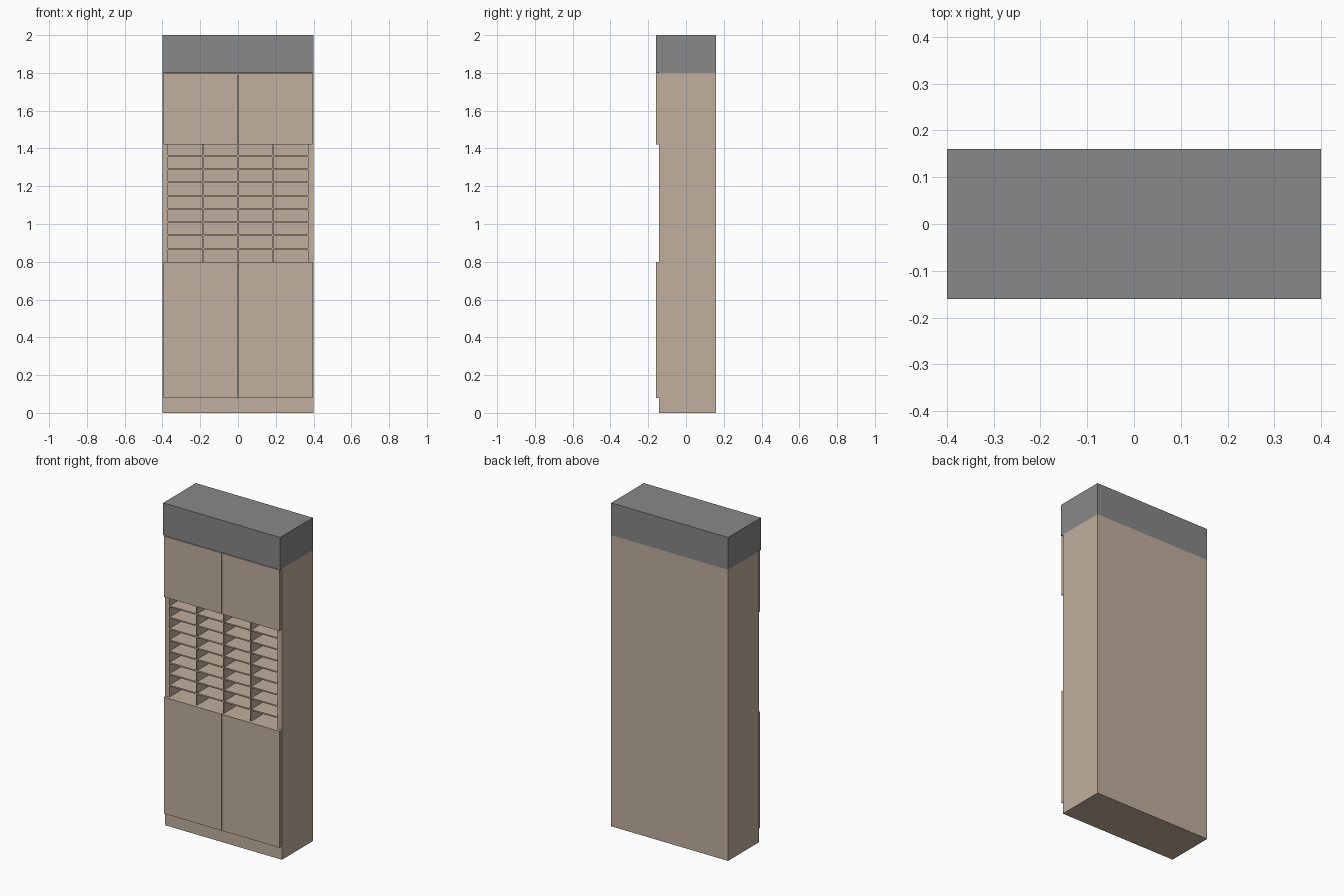
import bpy
import bmesh

cube = bpy.data.objects.get("Cube")
if cube:
    bpy.data.objects.remove(cube, do_unlink=True)


def make_material(name, rgb):
    mat = bpy.data.materials.new(name)
    mat.use_nodes = True
    colour = (*rgb, 1)
    mat.diffuse_color = colour
    mat.node_tree.nodes["Principled BSDF"].inputs["Base Color"].default_value = colour
    return mat


beige = make_material("beige laminate", (0.53, 0.43, 0.34))
grey = make_material("grey panel", (0.246, 0.246, 0.246))


def box(name, x, y, z, mat=beige):
    """Box spanning the (low, high) ranges x, y and z."""
    bm = bmesh.new()
    bmesh.ops.create_cube(bm, size=1)
    for v in bm.verts:
        for axis, (low, high) in enumerate((x, y, z)):
            v.co[axis] = high if v.co[axis] > 0 else low
    mesh = bpy.data.meshes.new(name)
    bm.to_mesh(mesh)
    bm.free()
    mesh.materials.append(mat)
    obj = bpy.data.objects.new(name, mesh)
    bpy.context.collection.objects.link(obj)
    return obj


HALF, SIDE = 0.4, 0.03
INNER = HALF - SIDE
FRONT, BACK, DOOR_FRONT = -0.142, 0.16, -0.16
PLINTH, NICHE_LOW, NICHE_HIGH, TOP = 0.08, 0.8, 1.42, 1.8
BOARD = 0.008

# Carcass
for side, sign in (("left", 1), ("right", -1)):
    box(side + "_side_panel", sorted((sign * INNER, sign * HALF)), (FRONT, BACK), (0, TOP))
inside = (-INNER, INNER)
box("back_panel", inside, (BACK - 0.015, BACK), (0, TOP))
box("plinth", inside, (FRONT, BACK - 0.015), (0, PLINTH))
box("niche_floor", inside, (FRONT, BACK - 0.015), (NICHE_LOW - 0.02, NICHE_LOW))
box("niche_ceiling", inside, (FRONT, BACK - 0.015), (NICHE_HIGH, NICHE_HIGH + 0.02))
box("cabinet_top", inside, (FRONT, BACK - 0.015), (TOP - 0.02, TOP))

# Header block
box("header", (-HALF, HALF), (DOOR_FRONT, BACK), (TOP, 2.0), grey)

# Paired doors above and below the niche
for level, low, high in (("lower", PLINTH, NICHE_LOW), ("upper", NICHE_HIGH, TOP - 0.004)):
    for side, sign in (("left", 1), ("right", -1)):
        box(f"{level}_{side}_door", sorted((sign * 0.002, sign * 0.395)),
            (DOOR_FRONT, FRONT), (low, high))

# Pigeonhole dividers and shelves
columns, pitch = 4, 0.07
width = 2 * INNER / columns
for i in range(1, columns):
    x = -INNER + i * width
    box(f"divider_{i}", (x - BOARD / 2, x + BOARD / 2),
        (FRONT, BACK - 0.015), (NICHE_LOW, NICHE_HIGH))
for row in range(1, 9):
    z = NICHE_LOW + row * pitch
    for i in range(columns):
        left = -INNER + i * width + (BOARD / 2 if i else 0)
        right = -INNER + (i + 1) * width - (BOARD / 2 if i < columns - 1 else 0)
        box(f"shelf_{row}_{i + 1}", (left, right), (FRONT + 0.002, BACK - 0.015),
            (z - BOARD / 2, z + BOARD / 2))
